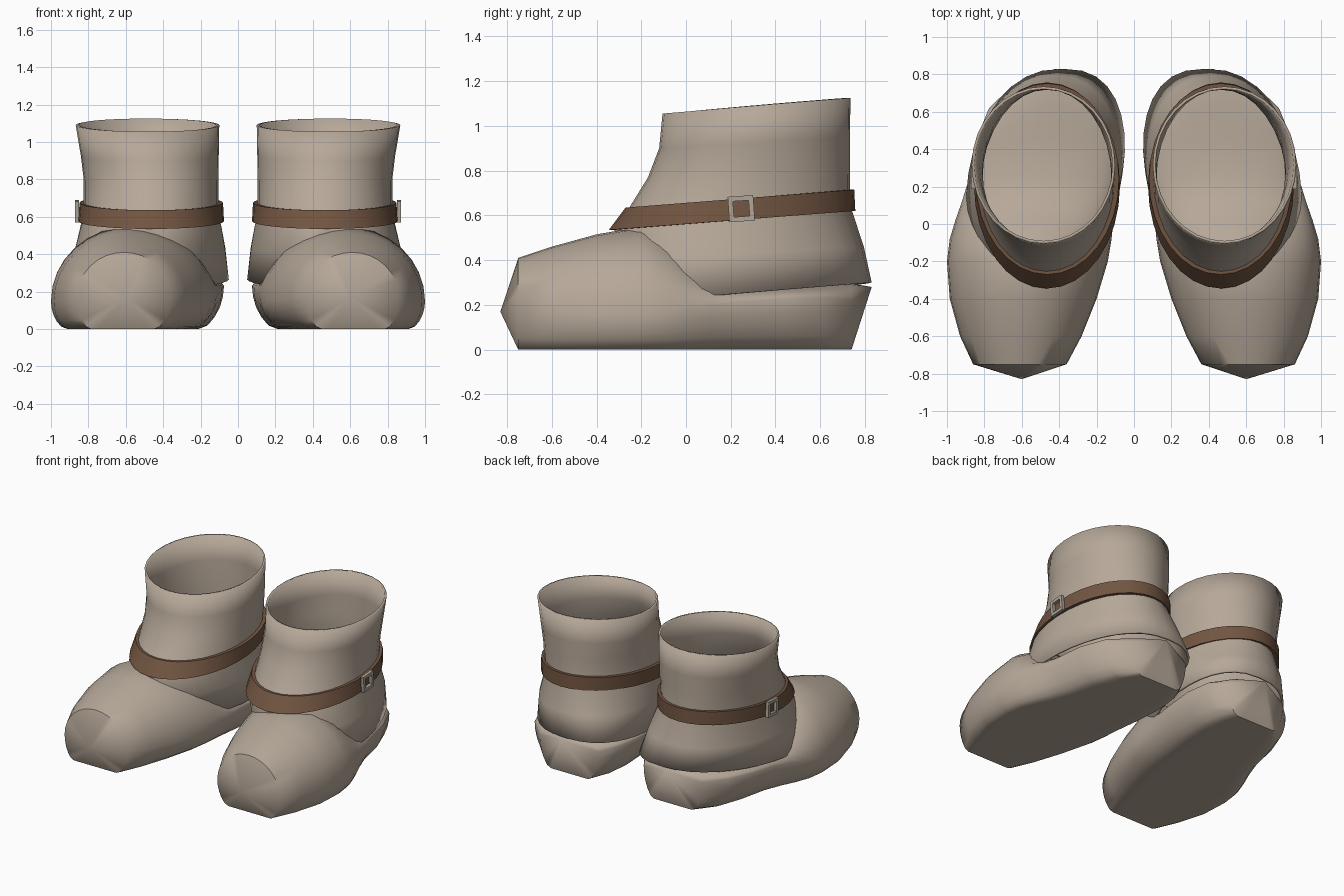
import bpy, bmesh, math
from mathutils import Vector, Matrix

cube = bpy.data.objects.get("Cube")
if cube:
    bpy.data.objects.remove(cube, do_unlink=True)

SEGMENTS = 32


def material(name, rgb):
    mat = bpy.data.materials.new(name)
    mat.use_nodes = True
    color = (*rgb, 1)
    mat.diffuse_color = color
    shader = mat.node_tree.nodes["Principled BSDF"]
    shader.inputs["Base Color"].default_value = color
    shader.inputs["Roughness"].default_value = 0.8
    return mat


leather = material("tan_leather", (0.47, 0.393, 0.32))
brown = material("brown_strap", (0.165, 0.09, 0.053))
metal = material("dull_buckle", (0.42, 0.38, 0.32))


def finish(name, bm, mat, thickness=0, angle=35):
    """Turn a bmesh into a mirrored pair of parts."""
    bmesh.ops.recalc_face_normals(bm, faces=bm.faces)
    mesh = bpy.data.meshes.new(name)
    bm.to_mesh(mesh)
    bm.free()
    mesh.materials.append(mat)
    obj = bpy.data.objects.new(name, mesh)
    bpy.context.collection.objects.link(obj)
    bpy.ops.object.select_all(action="DESELECT")
    obj.select_set(True)
    bpy.context.view_layer.objects.active = obj
    bpy.ops.object.shade_smooth_by_angle(angle=math.radians(angle))
    if thickness:
        solid = obj.modifiers.new("thickness", "SOLIDIFY")
        solid.thickness = thickness
        solid.offset = -1
    mirror = obj.modifiers.new("pair", "MIRROR")
    mirror.use_mirror_merge = False


def loft(rings, tips=None):
    """Skin a list of closed rings, optionally ending in points."""
    bm = bmesh.new()
    rows = [[bm.verts.new(p) for p in ring] for ring in rings]
    for a, b in zip(rows, rows[1:]):
        for i in range(SEGMENTS):
            j = (i + 1) % SEGMENTS
            bm.faces.new((a[i], a[j], b[j], b[i]))
    if tips:
        for row, tip in zip((rows[0], rows[-1]), tips):
            point = bm.verts.new(tip)
            for i in range(SEGMENTS):
                bm.faces.new((row[i], row[(i + 1) % SEGMENTS], point))
    return bm


def angles():
    return [math.tau * i / SEGMENTS for i in range(SEGMENTS)]


def power(value, exponent):
    return math.copysign(abs(value) ** exponent, value)


def foot_section(y, inner, outer, top, wide, roundness):
    """Upright slice: round above its widest height, flat at the sole."""
    mid, half = (inner + outer) / 2, (outer - inner) / 2
    ring = []
    for t in angles():
        c, s = math.cos(t), math.sin(t)
        if s >= 0:
            z = wide + (top - wide) * s
        else:
            c = power(c, roundness if c > 0 else 0.75)
            z = max(0, wide + 1.3 * wide * s)
        ring.append(Vector((mid + half * c, y, z)))
    return ring


def leg_ring(front, back, inner, outer, z_front, z_back, lean=0, square=1):
    """Oval ring sloping up toward the back; lean swings its front outward."""
    ring = []
    for t in angles():
        f = (1 - math.cos(t)) / 2
        x = (inner + outer) / 2 + (outer - inner) / 2 * power(math.sin(t), square)
        ring.append(Vector((x + lean * math.cos(t), front + (back - front) * f,
                            z_front + (z_back - z_front) * f)))
    return ring


# Foot with pointed toe and heel
foot = [
    (-0.75, 0.36, 0.86, 0.41, 0.17, 0.6),
    (-0.6, 0.28, 0.93, 0.46, 0.16, 0.5),
    (-0.4, 0.2, 0.985, 0.515, 0.15, 0.4),
    (-0.2, 0.14, 1.0, 0.55, 0.15, 0.4),
    (-0.08, 0.12, 0.985, 0.51, 0.16, 0.4),
    (0.02, 0.11, 0.955, 0.42, 0.18, 0.45),
    (0.12, 0.1, 0.92, 0.34, 0.2, 0.55),
    (0.25, 0.085, 0.88, 0.3, 0.215, 0.65),
    (0.45, 0.075, 0.845, 0.295, 0.23, 0.75),
    (0.62, 0.105, 0.775, 0.295, 0.235, 0.75),
    (0.74, 0.18, 0.65, 0.295, 0.22, 0.8),
]
finish("foot", loft([foot_section(*s) for s in foot],
                    [(0.6, -0.83, 0.17), (0.42, 0.83, 0.28)]), leather, angle=50)

# Ankle and open shaft
shaft = [
    (-0.28, 0.83, 0.06, 0.885, 0.21, 0.3, 0.09, 0.82),
    (-0.315, 0.795, 0.07, 0.87, 0.4, 0.46, 0.045, 0.9),
    (-0.32, 0.742, 0.095, 0.835, 0.54, 0.62, 0.015),
    (-0.25, 0.733, 0.105, 0.825, 0.64, 0.71),
    (-0.17, 0.733, 0.105, 0.825, 0.77, 0.83),
    (-0.12, 0.733, 0.103, 0.84, 0.9, 0.95),
    (-0.105, 0.735, 0.1, 0.868, 1.055, 1.125),
]
finish("shaft", loft([leg_ring(*r) for r in shaft]), leather, 0.015)

# Flat ankle strap: outside wall, top edge, inside wall
strap = [
    (-0.345, 0.757, 0.075, 0.855, 0.535, 0.62),
    (-0.27, 0.752, 0.08, 0.847, 0.635, 0.715),
    (-0.24, 0.73, 0.105, 0.822, 0.635, 0.715),
    (-0.31, 0.735, 0.1, 0.83, 0.535, 0.62),
]
rings = [leg_ring(*r) for r in strap]
finish("strap", loft(rings + rings[:1]), brown)

# Square buckle frame on the outer side, tilted with the strap
bm = bmesh.new()
for side in (-1, 1):
    for offset, size in (((0, side * 0.046, 0), (0.022, 0.022, 0.112)),
                         ((0, 0, side * 0.046), (0.022, 0.112, 0.022))):
        box = bmesh.ops.create_cube(bm, size=1)["verts"]
        bmesh.ops.scale(bm, vec=size, verts=box)
        bmesh.ops.translate(bm, vec=offset, verts=box)
place = Matrix.Translation((0.861, 0.247, 0.63)) @ Matrix.Rotation(math.radians(4), 4, "X")
bmesh.ops.transform(bm, matrix=place, verts=bm.verts)
finish("buckle", bm, metal)
